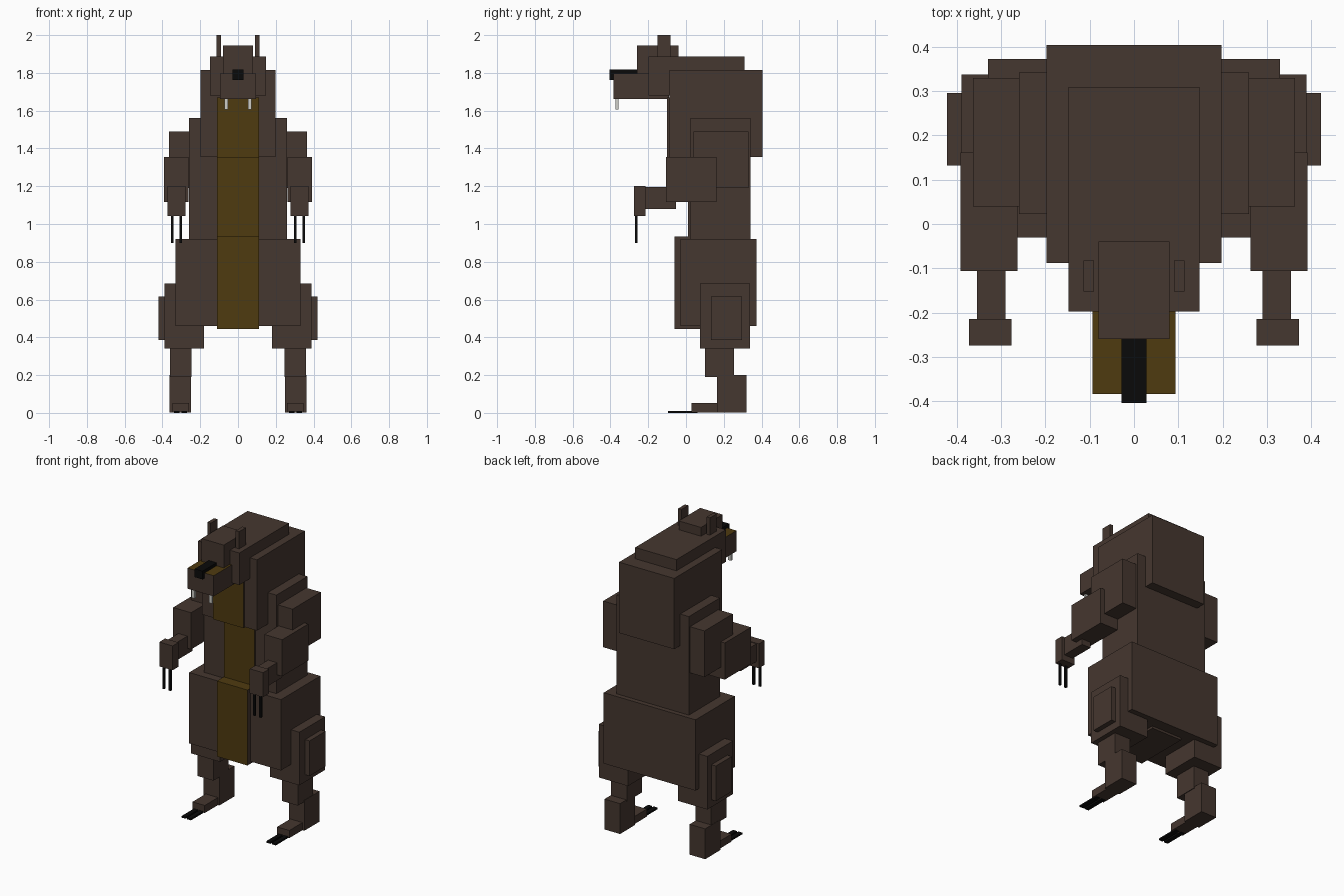
import bpy
import bmesh
from mathutils import Vector

if "Cube" in bpy.data.objects:
    bpy.data.objects.remove(bpy.data.objects["Cube"])


def material(name, rgb):
    m = bpy.data.materials.new(name)
    m.diffuse_color = (*rgb, 1)
    m.use_nodes = True
    m.node_tree.nodes["Principled BSDF"].inputs["Base Color"].default_value = m.diffuse_color
    return m


BROWN = material("brown fur", (0.060, 0.038, 0.029))
OLIVE = material("tan belly fur", (0.078, 0.043, 0.005))
BLACK = material("black", (0.003, 0.003, 0.003))
WHITE = material("tooth white", (0.62, 0.62, 0.58))


def box(name, x, y, z, mat=BROWN, accent=None, normals=()):
    """Box from (min, max) ranges; faces along the given normals get the accent colour."""
    bm = bmesh.new()
    bmesh.ops.create_cube(bm, size=1)
    for v in bm.verts:
        v.co = Vector([r[0] + (c + 0.5) * (r[1] - r[0]) for c, r in zip(v.co, (x, y, z))])
    bm.normal_update()
    for f in bm.faces:
        if accent and any(f.normal.dot(Vector(n)) > 0.9 for n in normals):
            f.material_index = 1
    me = bpy.data.meshes.new(name)
    bm.to_mesh(me)
    bm.free()
    me.materials.append(mat)
    if accent:
        me.materials.append(accent)
    ob = bpy.data.objects.new(name, me)
    bpy.context.collection.objects.link(ob)


def pair(name, x, y, z, mat=BROWN):
    """The same box on both sides of the body."""
    box(name + "_left", x, y, z, mat)
    box(name + "_right", (-x[1], -x[0]), y, z, mat)


FRONT, UP, DOWN = (0, -1, 0), (0, 0, 1), (0, 0, -1)

# Body
box("hips", (-0.33, 0.33), (-0.03, 0.373), (0.46, 0.92))
box("waist", (-0.26, 0.26), (0.023, 0.342), (0.90, 1.56))
box("chest", (-0.198, 0.198), (-0.088, 0.404), (1.355, 1.815))

# Belly stripe, in three steps
box("belly_lower", (-0.11, 0.11), (-0.06, 0.30), (0.445, 0.935), BROWN, OLIVE, (FRONT, UP))
box("belly_middle", (-0.11, 0.11), (0.011, 0.20), (0.92, 1.40), BROWN, OLIVE, (FRONT,))
box("belly_upper", (-0.11, 0.11), (-0.10, 0.20), (1.352, 1.67), BROWN, OLIVE, (FRONT,))

# Head
box("head", (-0.148, 0.148), (-0.198, 0.31), (1.68, 1.888))
box("forehead", (-0.08, 0.08), (-0.26, -0.04), (1.75, 1.945))
box("muzzle", (-0.094, 0.094), (-0.384, -0.09), (1.663, 1.797), BROWN, OLIVE, (UP,))
box("nose", (-0.028, 0.028), (-0.404, -0.25), (1.763, 1.817), BLACK)
pair("ear", (0.09, 0.114), (-0.152, -0.083), (1.86, 2.0))
pair("tooth", (0.052, 0.072), (-0.372, -0.358), (1.605, 1.67), WHITE)

# Arms
pair("shoulder", (0.20, 0.364), (0.04, 0.33), (1.19, 1.49))
pair("upper_arm", (0.263, 0.392), (-0.106, 0.162), (1.117, 1.355))
pair("forearm", (0.29, 0.355), (-0.22, -0.053), (1.08, 1.196))
pair("hand", (0.277, 0.373), (-0.275, -0.215), (1.042, 1.2))
for i, cx in enumerate((0.303, 0.348)):
    pair(f"finger_claw_{i}", (cx - 0.007, cx + 0.007), (-0.27, -0.257), (0.9, 1.05), BLACK)

# Legs
pair("thigh", (0.18, 0.39), (0.073, 0.338), (0.34, 0.685))
pair("outer_thigh", (0.35, 0.422), (0.132, 0.296), (0.387, 0.615))
pair("shin", (0.246, 0.36), (0.10, 0.255), (0.19, 0.36))
pair("heel", (0.25, 0.362), (0.165, 0.32), (0.003, 0.2))
pair("foot", (0.26, 0.348), (0.03, 0.18), (0.003, 0.052))
for i, cx in enumerate((0.285, 0.324)):
    pair(f"toe_claw_{i}", (cx - 0.014, cx + 0.014), (-0.095, 0.06), (0.0, 0.011), BLACK)
